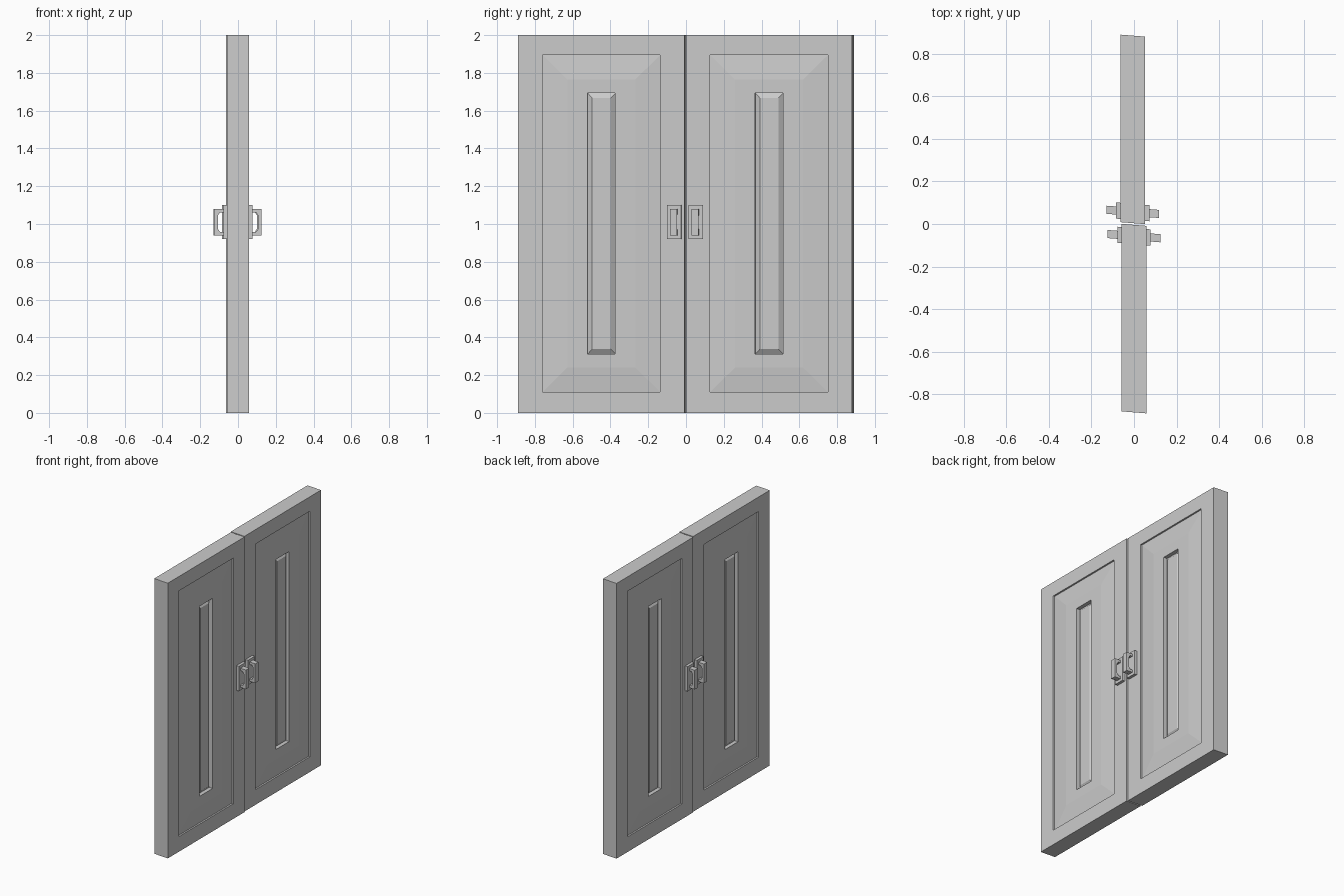
import bpy, bmesh

if "Cube" in bpy.data.objects:
    bpy.data.objects.remove(bpy.data.objects["Cube"])

SHEAR = 0.08   # slight skew of the ends seen in plan
T = 0.0575     # half thickness of a leaf


def finish(bm, name, offset):
    for v in bm.verts:
        v.co.y -= SHEAR * v.co.x
        v.co.x += offset
    bmesh.ops.recalc_face_normals(bm, faces=bm.faces)
    me = bpy.data.meshes.new(name)
    bm.to_mesh(me)
    bm.free()
    ob = bpy.data.objects.new(name, me)
    bpy.context.collection.objects.link(ob)
    return ob


def loft(name, rings, yc, offset):
    """Closed shell through rectangles (half width, z low, z high, x)."""
    bm = bmesh.new()
    loops = []
    for w, z0, z1, x in rings:
        pts = [(-w, z0), (w, z0), (w, z1), (-w, z1)]
        loops.append([bm.verts.new((x, yc + y, z)) for y, z in pts])
    for a, b in zip(loops, loops[1:]):
        for i in range(4):
            j = (i + 1) % 4
            bm.faces.new((a[i], a[j], b[j], b[i]))
    bm.faces.new(loops[0])
    bm.faces.new(loops[-1])
    return finish(bm, name, offset)


def prism(name, profile, yc, hw, offset):
    """Extrude an x-z profile along y."""
    bm = bmesh.new()
    f = bm.faces.new([bm.verts.new((x, yc - hw, z)) for x, z in profile])
    r = bmesh.ops.extrude_face_region(bm, geom=[f])
    vs = [g for g in r["geom"] if isinstance(g, bmesh.types.BMVert)]
    bmesh.ops.translate(bm, verts=vs, vec=(0, 2 * hw, 0))
    return finish(bm, name, offset)


# one side of a leaf: frame, recessed panel with sloped border, slot with raised bar
SIDE = [
    (0.440, 0.000, 2.000, T),
    (0.312, 0.110, 1.895, T),
    (0.312, 0.110, 1.895, T - 0.012),
    (0.180, 0.240, 1.765, T),
    (0.074, 0.312, 1.693, T),
    (0.074, 0.312, 1.693, T - 0.028),
    (0.049, 0.338, 1.667, T - 0.010),
]
BOTH = [(w, a, b, -x) for w, a, b, x in reversed(SIDE)] + SIDE

# pull handle: C shape with chamfered inner corners
GRIP = [(0.076, 0.94), (0.124, 0.94), (0.124, 1.08), (0.076, 1.08), (0.076, 1.062),
        (0.095, 1.062), (0.107, 1.045), (0.107, 0.975), (0.095, 0.958), (0.076, 0.958)]

for side, s, offset in (("left", -1, 0.0), ("right", 1, -0.006)):
    loft(side + "_door_leaf", BOTH, s * 0.444, offset)
    for face, d in (("outer", 1), ("inner", -1)):
        # back plate and grip
        loft(f"{side}_{face}_handle_plate",
             [(0.038, 0.92, 1.10, d * (T - 0.003)), (0.038, 0.92, 1.10, d * 0.078)],
             s * 0.057, offset)
        prism(f"{side}_{face}_handle_grip", [(d * x, z) for x, z in GRIP],
              s * 0.057, 0.019, offset)
